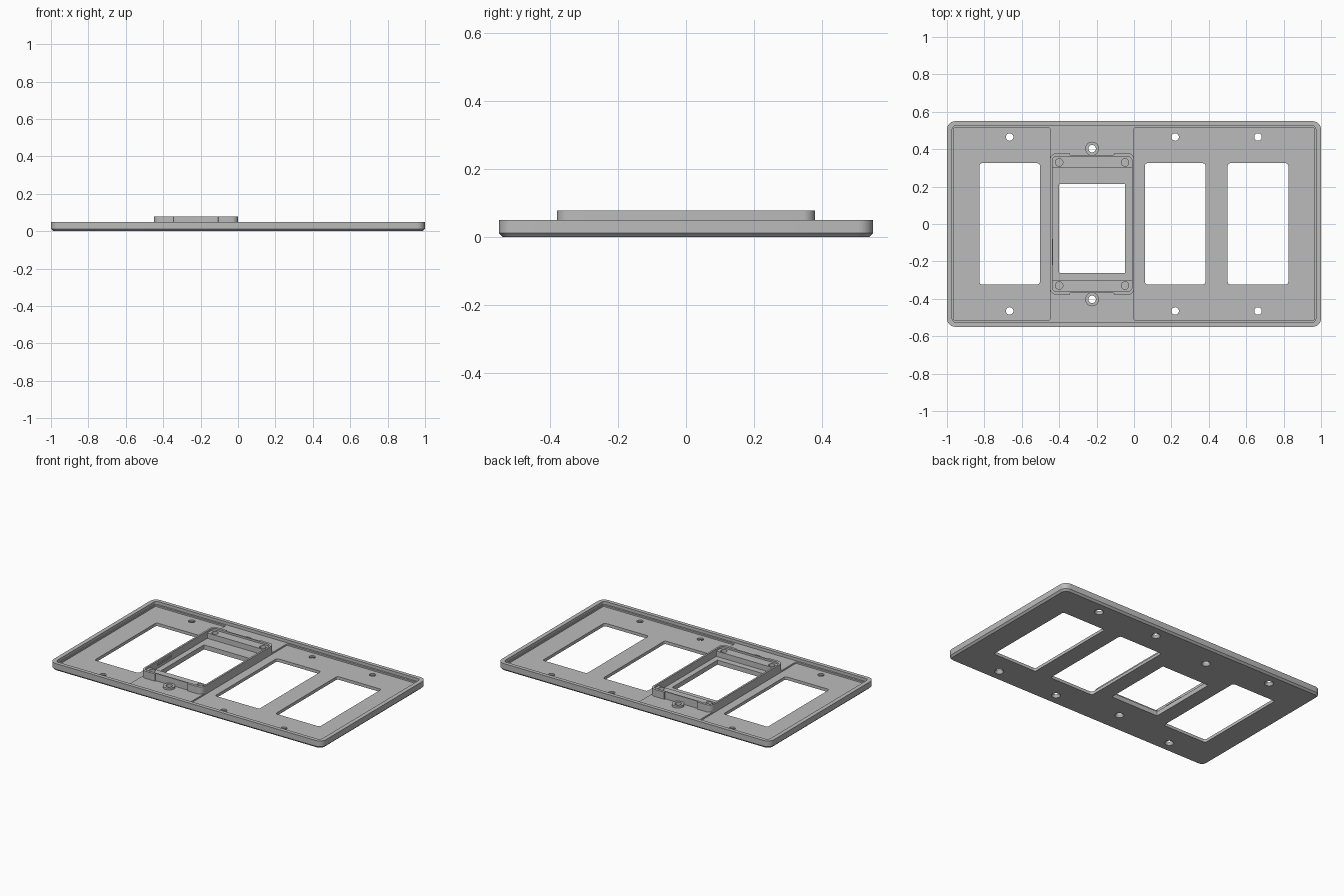
import bpy, bmesh
from math import cos, sin, pi

if "Cube" in bpy.data.objects:
    bpy.data.objects.remove(bpy.data.objects["Cube"])

grey = bpy.data.materials.new("plastic grey")
grey.use_nodes = True
colour = (0.5, 0.5, 0.5, 1)
grey.diffuse_color = colour
grey.node_tree.nodes["Principled BSDF"].inputs["Base Color"].default_value = colour


def rounded_rect(x0, x1, y0, y1, r, inset=0, steps=6):
    """Corner arcs of a rectangle, counter-clockwise."""
    corners = [(x1 - r, y1 - r), (x0 + r, y1 - r), (x0 + r, y0 + r), (x1 - r, y0 + r)]
    return [(cx + (r - inset) * cos((q + i / steps) * pi / 2),
             cy + (r - inset) * sin((q + i / steps) * pi / 2))
            for q, (cx, cy) in enumerate(corners) for i in range(steps + 1)]


def circle(x, y, r, n=24):
    return [(x + r * cos(2 * pi * i / n), y + r * sin(2 * pi * i / n)) for i in range(n)]


def loft(name, layers):
    """Closed solid through (outline, z) layers."""
    bm = bmesh.new()
    rings = [[bm.verts.new((x, y, z)) for x, y in pts] for pts, z in layers]
    bm.faces.new(rings[0][::-1])
    bm.faces.new(rings[-1])
    n = len(rings[0])
    for a, b in zip(rings, rings[1:]):
        for i in range(n):
            j = (i + 1) % n
            bm.faces.new((a[i], a[j], b[j], b[i]))
    mesh = bpy.data.meshes.new(name)
    bm.to_mesh(mesh)
    bm.free()
    mesh.materials.append(grey)
    ob = bpy.data.objects.new(name, mesh)
    bpy.context.collection.objects.link(ob)
    return ob


def prism(name, outline, z0, z1):
    return loft(name, [(outline, z0), (outline, z1)])


def select(ob):
    bpy.ops.object.select_all(action='DESELECT')
    ob.select_set(True)
    bpy.context.view_layer.objects.active = ob


def cut(ob, cutter):
    mod = ob.modifiers.new("cut", 'BOOLEAN')
    mod.operation, mod.solver, mod.object = 'DIFFERENCE', 'EXACT', cutter
    select(ob)
    bpy.ops.object.modifier_apply(modifier=mod.name)
    bpy.data.objects.remove(cutter)


def box_cut(ob, x0, x1, y0, y1, r, z0, z1):
    cut(ob, prism("cutter", rounded_rect(x0, x1, y0, y1, r), z0, z1))


def screw_cut(ob, x, y):
    # Through hole, countersunk from the face side
    cut(ob, loft("cutter", [(circle(x, y, 0.034), -0.01), (circle(x, y, 0.02), 0.013),
                            (circle(x, y, 0.02), 0.1)]))


# Plate with chamfered face edge
TOP, MID, LOW = 0.05, 0.03, 0.02
edge = (-1, 1, -0.55, 0.55, 0.045)
plate = loft("wall_plate", [(rounded_rect(*edge, inset=0.012), 0),
                            (rounded_rect(*edge), 0.012), (rounded_rect(*edge), TOP)])

# Hollow back, with deeper pockets either side of the device bay
box_cut(plate, -0.972, 0.972, -0.525, 0.525, 0.02, MID, 0.1)
box_cut(plate, -0.965, -0.448, -0.513, 0.513, 0.006, LOW, 0.1)
box_cut(plate, 0.0, 0.965, -0.513, 0.513, 0.006, LOW, 0.1)

# Rocker openings
for x in (-0.665, 0.22, 0.663):
    box_cut(plate, x - 0.162, x + 0.162, -0.323, 0.325, 0.014, -0.1, 0.1)
    for y in (-0.465, 0.465):
        screw_cut(plate, x, y)

# Device bay opening
box_cut(plate, -0.4, -0.047, -0.262, 0.214, 0.004, -0.1, 0.1)
BAY = -0.224

# Screw bosses beside the device frame
bosses = []
for name, y in (("front_boss", -0.403), ("back_boss", 0.403)):
    screw_cut(plate, BAY, y)
    boss = prism(name, circle(BAY, y, 0.037), MID - 0.004, 0.043)
    screw_cut(boss, BAY, y)
    bosses.append(boss)

# Raised device frame with end ledges
frame = prism("device_frame", rounded_rect(-0.449, 0.001, -0.379, 0.379, 0.035), MID - 0.004, 0.078)
box_cut(frame, -0.437, -0.011, -0.302, 0.302, 0.003, 0, 0.1)
box_cut(frame, -0.437, -0.011, -0.362, 0.362, 0.025, 0.066, 0.1)
for s in (-1, 1):
    # Shallow relief in the end wall, and blind holes in the ledge
    y0, y1 = sorted((s * 0.37, s * 0.45))
    box_cut(frame, -0.345, -0.105, y0, y1, 0.005, 0, 0.1)
    for x in (-0.4, -0.048):
        cut(frame, prism("cutter", circle(x, s * 0.329, 0.02), 0.036, 0.1))

# Small snap rib on the inside of the frame
rib = prism("snap_rib", rounded_rect(-0.439, -0.432, -0.22, -0.08, 0.002), 0.05, 0.062)

for ob in [plate, frame, rib] + bosses:
    select(ob)
    bpy.ops.object.shade_smooth_by_angle(angle=0.5)
